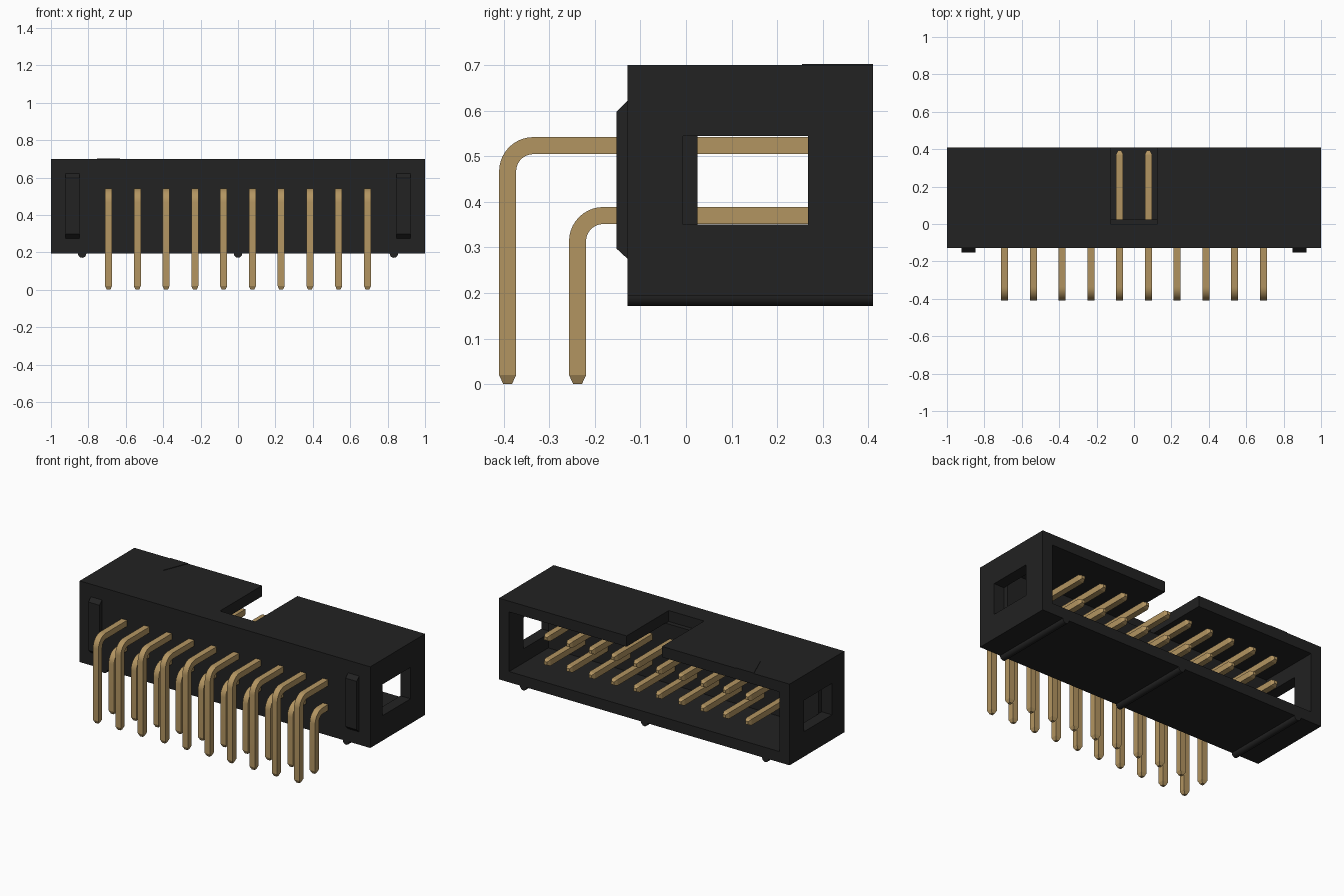
import bpy, bmesh, math
from mathutils import Vector

if "Cube" in bpy.data.objects:
    bpy.data.objects.remove(bpy.data.objects["Cube"])


def material(name, color):
    m = bpy.data.materials.new(name)
    m.diffuse_color = (*color, 1)
    m.use_nodes = True
    m.node_tree.nodes["Principled BSDF"].inputs["Base Color"].default_value = m.diffuse_color
    return m


BLACK = material("black plastic", (0.016, 0.016, 0.016))
GOLD = material("gold metal", (0.45, 0.30, 0.12))


def add_object(name, bm, mat):
    bmesh.ops.recalc_face_normals(bm, faces=bm.faces[:])
    mesh = bpy.data.meshes.new(name)
    bm.to_mesh(mesh)
    bm.free()
    mesh.materials.append(mat)
    ob = bpy.data.objects.new(name, mesh)
    bpy.context.collection.objects.link(ob)
    return ob


def box(name, lo, hi):
    bm = bmesh.new()
    bmesh.ops.create_cube(bm, size=1)
    for v in bm.verts:
        v.co = [(a + b) / 2 + c * (b - a) for a, b, c in zip(lo, hi, v.co)]
    return add_object(name, bm, BLACK)


def prism(name, points, offset):
    """Extrude a flat polygon along an offset."""
    bm = bmesh.new()
    face = bm.faces.new([bm.verts.new(p) for p in points])
    out = bmesh.ops.extrude_face_region(bm, geom=[face])["geom"]
    bmesh.ops.translate(bm, vec=offset,
                        verts=[g for g in out if isinstance(g, bmesh.types.BMVert)])
    return add_object(name, bm, BLACK)


def select_only(ob):
    bpy.ops.object.select_all(action='DESELECT')
    ob.select_set(True)
    bpy.context.view_layer.objects.active = ob


def cut(ob, lo, hi):
    cutter = box("cutter", lo, hi)
    cutter.hide_render = True
    mod = ob.modifiers.new("cut", 'BOOLEAN')
    mod.operation, mod.solver, mod.object = 'DIFFERENCE', 'EXACT', cutter
    select_only(ob)
    bpy.ops.object.modifier_apply(modifier=mod.name)
    bpy.data.objects.remove(cutter)


# Shroud: open at the back, key notch on top, latch window in each end
FRONT, BACK, BOTTOM, TOP = -0.128, 0.41, 0.195, 0.70
shroud = box("shroud", (-1, FRONT, BOTTOM), (1, BACK, TOP))
cut(shroud, (-0.93, 0.025, 0.262), (0.93, 0.6, 0.633))
cut(shroud, (-0.122, -0.004, 0.632), (0.122, 0.6, 0.9))
for s in (-1, 1):
    x0, x1 = sorted((s * 0.929, s * 1.2))
    cut(shroud, (x0, -0.007, 0.35), (x1, 0.268, 0.545))

# Chamfered pads on the front face
for s, side in ((-1, "left"), (1, "right")):
    x = s * 0.885 - 0.038
    prism(side + "_front_pad",
          [(x, FRONT + 0.002, 0.273), (x, -0.152, 0.297),
           (x, -0.152, 0.598), (x, FRONT + 0.002, 0.624)], (0.076, 0, 0))

# Round ribs under the shroud
for x, place in ((-0.833, "left"), (0, "middle"), (0.833, "right")):
    ring = [(x + 0.022 * math.cos(a), FRONT, 0.193 + 0.022 * math.sin(a))
            for a in (math.tau * i / 24 for i in range(24))]
    rib = prism(place + "_bottom_rib", ring, (0, BACK - FRONT, 0))
    select_only(rib)
    bpy.ops.object.shade_smooth_by_angle(angle=math.radians(30))

# Raised triangle marking the first pin
prism("first_pin_mark", [(-0.692, 0.255, TOP - 0.002), (-0.63, BACK, TOP - 0.002),
                         (-0.754, BACK, TOP - 0.002)], (0, 0, 0.005))


def bent_pin(name, y_leg, z_arm):
    """Square wire swept up the leg, round the bend and out through the shroud."""
    half, tip, bend = 0.0187, 0.0095, 0.0563
    path = [(y_leg, 0, 0, tip), (y_leg, 0.02, 0, half)]
    for i in range(11):
        a = math.pi / 2 * i / 10
        path.append((y_leg + bend * (1 - math.cos(a)),
                     z_arm - bend * (1 - math.sin(a)), a, half))
    path += [(0.372, z_arm, math.pi / 2, half), (0.392, z_arm, math.pi / 2, tip)]
    bm = bmesh.new()
    rings = []
    for y, z, a, h in path:
        normal = Vector((0, -math.cos(a), math.sin(a)))
        side = Vector((1, 0, 0))
        rings.append([bm.verts.new(Vector((0, y, z)) + side * (h * u) + normal * (h * v))
                      for u, v in ((-1, -1), (1, -1), (1, 1), (-1, 1))])
    for r0, r1 in zip(rings, rings[1:]):
        for k in range(4):
            n = (k + 1) % 4
            bm.faces.new((r0[k], r0[n], r1[n], r1[k]))
    bm.faces.new(rings[0])
    bm.faces.new(rings[-1])
    ob = add_object(name, bm, GOLD)
    select_only(ob)
    bpy.ops.object.shade_smooth_by_angle(angle=math.radians(20))
    return ob


# Two rows of ten pins
for row, y_leg, z_arm in (("upper", -0.3915, 0.5235), ("lower", -0.238, 0.370)):
    first = bent_pin(row + "_pin_1", y_leg, z_arm)
    for i in range(10):
        pin = first if i == 0 else bpy.data.objects.new(f"{row}_pin_{i + 1}", first.data)
        pin.location.x = (i - 4.5) * 0.1538
        if i:
            bpy.context.collection.objects.link(pin)
